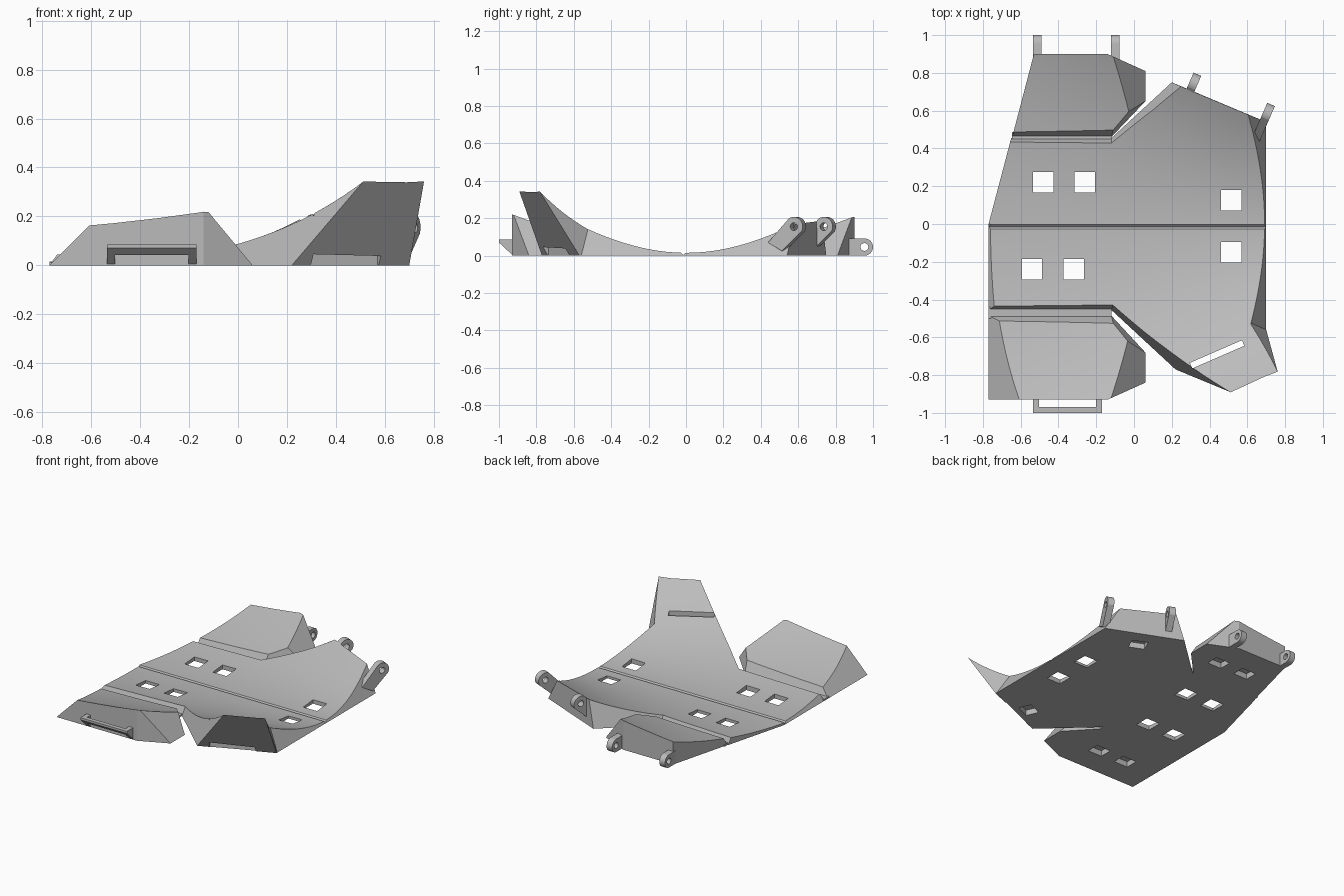
import bpy, bmesh, math
from mathutils import Vector, Matrix

cube = bpy.data.objects.get("Cube")
if cube:
    bpy.data.objects.remove(cube, do_unlink=True)

grey = bpy.data.materials.new("plain grey")
grey.use_nodes = True
grey.diffuse_color = (0.5, 0.5, 0.5, 1)
grey.node_tree.nodes["Principled BSDF"].inputs["Base Color"].default_value = (0.5, 0.5, 0.5, 1)


def finish(bm, name):
    bmesh.ops.recalc_face_normals(bm, faces=bm.faces[:])
    me = bpy.data.meshes.new(name)
    bm.to_mesh(me)
    bm.free()
    me.materials.append(grey)
    ob = bpy.data.objects.new(name, me)
    bpy.context.collection.objects.link(ob)
    return ob


def activate(ob):
    bpy.ops.object.select_all(action='DESELECT')
    ob.select_set(True)
    bpy.context.view_layer.objects.active = ob


def boolean(ob, tool, operation):
    tool.hide_render = True
    mod = ob.modifiers.new("cut", 'BOOLEAN')
    mod.object, mod.operation, mod.solver = tool, operation, 'EXACT'
    activate(ob)
    bpy.ops.object.modifier_apply(modifier=mod.name)
    bpy.data.objects.remove(tool, do_unlink=True)


def smooth(ob):
    activate(ob)
    bpy.ops.object.shade_smooth_by_angle(angle=math.radians(15))


def loft(bm, low, high):
    """Solid between two matching rings of 3D points."""
    a = [bm.verts.new(p) for p in low]
    b = [bm.verts.new(p) for p in high]
    bm.faces.new(a[::-1])
    bm.faces.new(b)
    for i in range(len(a)):
        j = (i + 1) % len(a)
        bm.faces.new((a[i], a[j], b[j], b[i]))


def box(bm, x, y, sx, sy, z0, z1, angle=0):
    m = (Matrix.Translation((x, y, (z0 + z1) / 2)) @ Matrix.Rotation(math.radians(angle), 4, 'Z')
         @ Matrix.Diagonal((sx, sy, z1 - z0, 1)))
    bmesh.ops.create_cube(bm, size=1, matrix=m)


def cone_block():
    """Block whose top sags like a cone, with rulings fanning from a far apex."""
    bm = bmesh.new()
    n, cols, apex = 48, 10, 2.53
    rows = []
    for i in range(n + 1):
        s = -0.46 + 0.92 * i / n
        xs = [-0.85 + 1.7 * k / cols for k in range(cols + 1)]
        rows.append([bm.verts.new((x, s * (apex - x), 0.015 + 1.68 * s * s)) for x in xs])
    for r0, r1 in zip(rows, rows[1:]):
        for k in range(cols):
            bm.faces.new((r0[k], r0[k + 1], r1[k + 1], r1[k]))
    ext = bmesh.ops.extrude_face_region(bm, geom=bm.faces[:])
    for v in ext["geom"]:
        if isinstance(v, bmesh.types.BMVert):
            v.co.z = -0.1
    bmesh.ops.recalc_face_normals(bm, faces=bm.faces[:])
    return bm


# Main body: bottom corner and matching upper corner, joined by sloping walls
body = finish(cone_block(), "main_body")
TOP = 0.34
corners = [
    ((-.77, -.455), (-.54, -.30)), ((-.12, -.455), (-.08, -.30)),
    ((.22, -.77), (.51, -.89)), ((.70, -.57), (.76, -.78)),
    ((.70, -.56), (.506, -.473)), ((.70, .54), (.506, .62)),
    ((.20, .75), (.29, .71)), ((-.12, .455), (-.12, .30)),
    ((-.65, .455), (-.69, .30)), ((-.77, 0), (-.77, 0)),
    ((-.77, -.01), (-.54, -.01))]
low = [Vector((*a, 0)) for a, b in corners]
high = [p + (Vector((*b, TOP)) - p) * 1.18 for p, (a, b) in zip(low, corners)]
bm = bmesh.new()
loft(bm, low, high)
boolean(body, finish(bm, "body_walls"), 'INTERSECT')

# Through windows, blind pockets, strap slot and centre fold groove
bm = bmesh.new()
for x, y in [(-.48, .22), (-.26, .22), (-.54, -.24), (-.32, -.24), (.515, .125), (.515, -.15)]:
    box(bm, x, y, .108, .108, -.1, .3)
for y, turn in [(-.60, 23.5), (.515, -23.5)]:
    box(bm, .395, y, .11, .09, -.1, .04, turn)
box(bm, .44, -.69, .30, .032, -.1, .5, 23.5)
groove = [(-.034, .022), (-.015, .004), (.004, .022)]
loft(bm, [(-1, y, z) for y, z in groove], [(1, y, z) for y, z in groove])
boolean(body, finish(bm, "body_cutters"), 'DIFFERENCE')
smooth(body)


# Side flaps: outline corner plus inward lean of the wall that follows it
def flap(name, outline, pockets):
    bm = cone_block()
    planes = [(Vector((0, 0, 0)), Vector((0, 0, -1)))]
    for i, (x, y, lean) in enumerate(outline):
        x2, y2, _ = outline[(i + 1) % len(outline)]
        out = Vector((y2 - y, x - x2, 0)).normalized()
        planes.append((Vector((x, y, 0)), (out + Vector((0, 0, lean))).normalized()))
    for co, no in planes:
        geom = bm.verts[:] + bm.edges[:] + bm.faces[:]
        cut = bmesh.ops.bisect_plane(bm, geom=geom, dist=1e-6, plane_co=co, plane_no=no, clear_outer=True)
        edges = [e for e in cut["geom_cut"] if isinstance(e, bmesh.types.BMEdge)]
        bmesh.ops.holes_fill(bm, edges=edges, sides=0)
    ob = finish(bm, name)
    tool = bmesh.new()
    for x, y in pockets:
        box(tool, x, y, .11, .09, -.1, .04)
    boolean(ob, finish(tool, "pocket_cutters"), 'DIFFERENCE')
    smooth(ob)


flap("front_flap", [(-.77, -.93, 0), (-.14, -.93, 0), (.06, -.84, .83),
                    (.06, -.68, .25), (-.12, -.485, .5), (-.77, -.485, 1)],
     [(-.30, -.71), (-.52, -.71)])
flap("back_flap", [(-.53, .9, 0), (-.645, .46, .5), (-.12, .46, .25),
                   (.06, .65, .83), (.06, .81, 0), (-.14, .9, 0)],
     [(-.16, .67), (-.38, .67)])

# Thin living hinges that join the flaps to the body
for name, x0, y in [("front_hinge", -.77, -.47), ("back_hinge", -.645, .458)]:
    bm = bmesh.new()
    box(bm, (x0 - .12) / 2, y, -.12 - x0, .06, 0, .012)
    finish(bm, name)

# Strap loop on the front flap
bm = bmesh.new()
side = [(-.925, 0), (-1, .07), (-1, .085), (-.925, .085)]
loft(bm, [(-.535, y, z) for y, z in side], [(-.17, y, z) for y, z in side])
loop = finish(bm, "strap_loop")
bm = bmesh.new()
box(bm, -.352, -.945, .30, .05, -.1, .2)
boolean(loop, finish(bm, "loop_cutter"), 'DIFFERENCE')


# Rounded lugs with a pin hole: local u points outward, z up
def lug(name, x, y, z, r, turn, tail, arc):
    start, end = arc
    side = tail + [(r * math.cos(math.radians(start + (end - start) * i / 16)),
                    r * math.sin(math.radians(start + (end - start) * i / 16))) for i in range(17)]
    place = Matrix.Translation((x, y, z)) @ Matrix.Rotation(math.radians(turn), 4, 'Z')
    w = .022
    bm = bmesh.new()
    loft(bm, [(-w, u, v) for u, v in side], [(w, u, v) for u, v in side])
    bm.transform(place)
    ob = finish(bm, name)
    pin = [(.021 * math.cos(i * math.pi / 10), .021 * math.sin(i * math.pi / 10)) for i in range(20)]
    bm = bmesh.new()
    loft(bm, [(-.1, u, v) for u, v in pin], [(.1, u, v) for u, v in pin])
    bm.transform(place)
    boolean(ob, finish(bm, "pin_cutter"), 'DIFFERENCE')
    smooth(ob)


for name, x in [("back_lug_outer", -.513), ("back_lug_inner", -.10)]:
    lug(name, x, .954, .046, .046, 0, [(-.10, .046), (-.10, -.046)], (-90, 90))
for name, x, y in [("body_lug_inner", .315, .745), ("body_lug_outer", .705, .585)]:
    lug(name, x, y, .155, .052, -23.5, [(-.15, -.085), (-.07, -.13)], (-30, 125))
